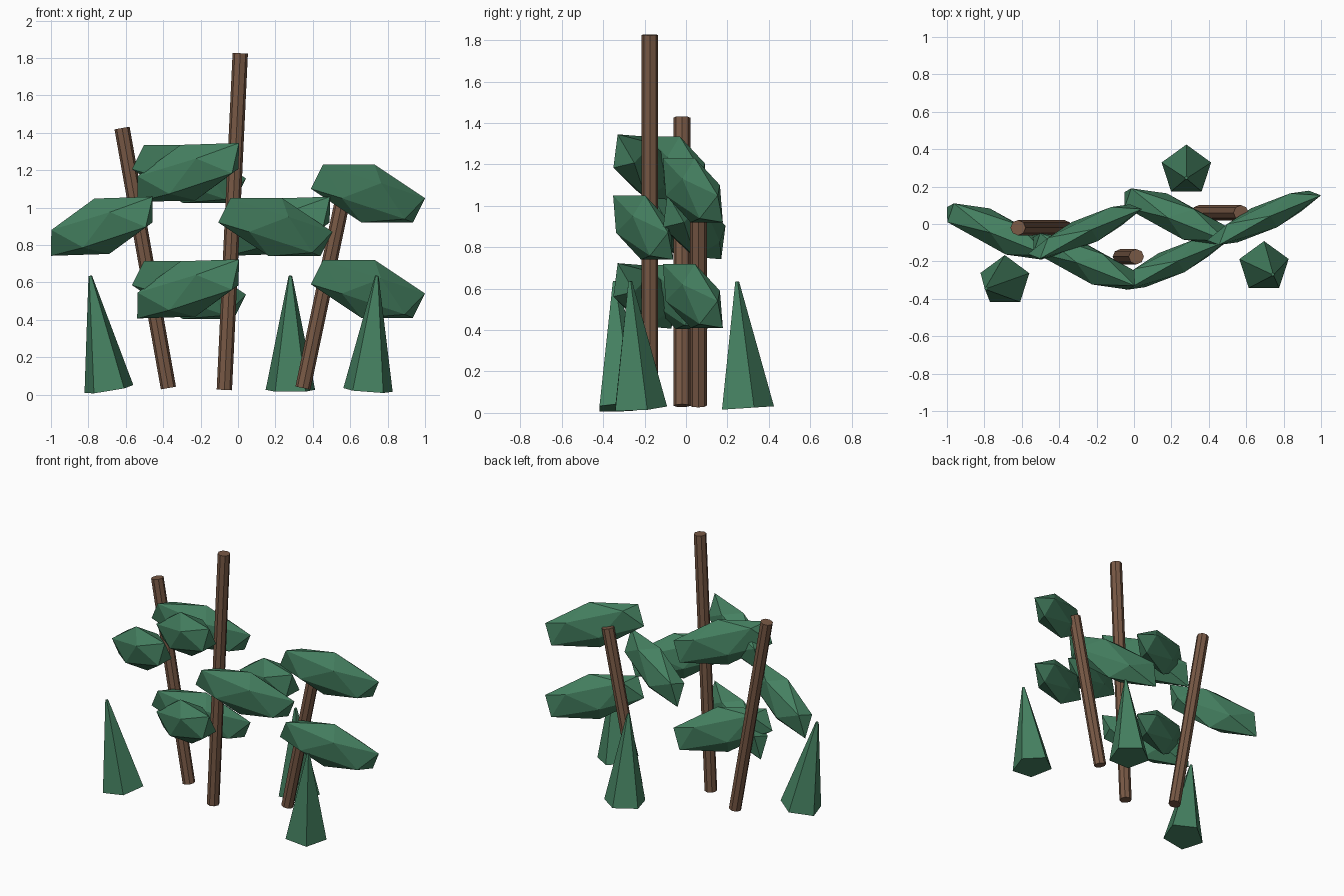
import bpy, bmesh
from mathutils import Vector, Matrix

if "Cube" in bpy.data.objects:
    bpy.data.objects.remove(bpy.data.objects["Cube"])


def make_material(name, rgb):
    mat = bpy.data.materials.new(name)
    mat.diffuse_color = (*rgb, 1.0)
    mat.use_nodes = True
    mat.node_tree.nodes["Principled BSDF"].inputs["Base Color"].default_value = mat.diffuse_color
    return mat


GREEN = make_material("leaf green", (0.06, 0.22, 0.12))
BROWN = make_material("bark brown", (0.19, 0.10, 0.06))


def finish(name, bm, mat):
    bmesh.ops.recalc_face_normals(bm, faces=bm.faces)
    mesh = bpy.data.meshes.new(name)
    bm.to_mesh(mesh)
    bm.free()
    mesh.materials.append(mat)
    obj = bpy.data.objects.new(name, mesh)
    bpy.context.collection.objects.link(obj)
    return obj


def tapered(name, start, end, r1, r2, sides, mat):
    """Flat-sided cylinder or cone between two points."""
    start, end = Vector(start), Vector(end)
    axis = end - start
    turn = Vector((0, 0, 1)).rotation_difference(axis).to_matrix().to_4x4()
    bm = bmesh.new()
    bmesh.ops.create_cone(bm, cap_ends=True, segments=sides, radius1=r1, radius2=r2,
                          depth=axis.length,
                          matrix=Matrix.Translation((start + end) / 2) @ turn)
    return finish(name, bm, mat)


def leaf_clump(name, center, corners):
    """Stretched icosahedron, defined by three of its six corner axes."""
    phi = (1 + 5 ** 0.5) / 2
    a, b, c = (Vector(v) for v in corners)
    axes = [a, b, c, phi * (a + c) - b, phi * (b - a) - c, phi * (c - b) + a]
    bm = bmesh.new()
    for v in axes:
        for s in (1, -1):
            bm.verts.new(Vector(center) + s * v)
    bmesh.ops.convex_hull(bm, input=bm.verts)
    return finish(name, bm, GREEN)


# Leaning trunks
tapered("left_trunk", (-0.372, -0.02, 0.035), (-0.62, -0.02, 1.425), 0.041, 0.041, 8, BROWN)
tapered("middle_trunk", (-0.073, -0.175, 0.025), (0.012, -0.175, 1.825), 0.041, 0.041, 8, BROWN)
tapered("right_trunk", (0.347, 0.06, 0.035), (0.572, 0.06, 1.10), 0.041, 0.041, 8, BROWN)

# Small five-sided shrubs
for name, base, tip in (
        ("left_shrub", (-0.69, -0.305, 0.027), (-0.79, -0.345, 0.635)),
        ("right_shrub", (0.695, -0.23, 0.022), (0.742, -0.27, 0.635)),
        ("back_shrub", (0.28, 0.286, 0.023), (0.28, 0.246, 0.635))):
    tapered(name, base, tip, 0.139, 0.01, 5, GREEN)

# Leaf clumps that dip to the right
DIP_RIGHT = ((-0.24, -0.145, 0.155), (0.035, 0.01, 0.155), (0.305, 0.12, -0.025))
for i, center in enumerate(((0.695, 0.033, 1.075), (0.695, 0.033, 0.565),
                            (-0.262, -0.04, 1.18), (-0.262, -0.04, 0.56),
                            (0.2, -0.207, 0.895))):
    leaf_clump(f"right_dipping_leaves_{i + 1}", center, DIP_RIGHT)

# Leaf clumps that dip to the left
DIP_LEFT = ((0.272, -0.13, 0.158), (-0.04, -0.006, 0.148), (-0.27, 0.05, -0.02))
for i, center in enumerate(((-0.728, -0.04, 0.90), (-0.267, -0.2, 1.187),
                            (-0.267, -0.2, 0.565), (0.22, 0.04, 0.90))):
    leaf_clump(f"left_dipping_leaves_{i + 1}", center, DIP_LEFT)
